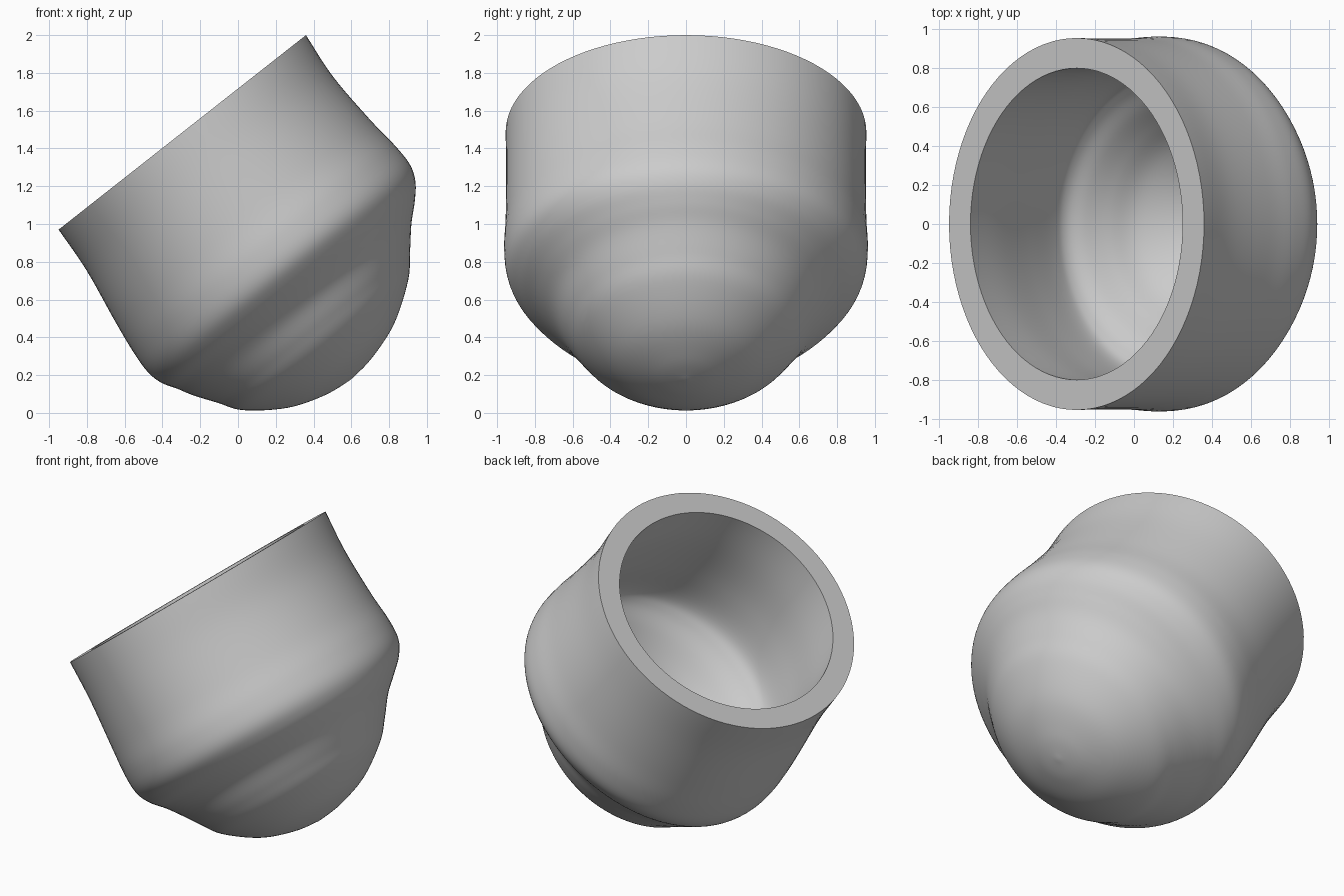
import bpy, bmesh, math
from mathutils import Vector

cube = bpy.data.objects.get("Cube")
if cube:
    bpy.data.objects.remove(cube)

SEGMENTS = 96
STEPS = 6
RIM_CENTRE = Vector((-0.295, 0, 1.485))
ACROSS = Vector((0.786, 0, 0.618))     # direction across the mouth
DOWN = Vector((0.618, 0, -0.786))      # cup axis, from mouth to base

# Each ring: depth below rim, half width across, half width in y, sideways shift
OUTER = [(0, .833, .955, 0), (.26, .83, .952, -.02), (.56, .86, .955, -.037),
         (.75, .882, .963, -.04), (.88, .885, .945, -.043), (.97, .858, .88, -.05),
         (1.05, .80, .785, -.06), (1.13, .735, .705, -.08), (1.245, .645, .63, -.09),
         (1.356, .555, .54, -.10), (1.49, .36, .36, -.105), (1.56, .16, .16, -.11),
         (1.58, .01, .01, -.11)]
INNER = [(0, .693, .80, 0), (.26, .695, .80, -.02), (.56, .72, .81, -.037),
         (.80, .745, .80, -.04), (.90, .735, .74, -.045), (.99, .66, .65, -.06),
         (1.1, .57, .56, -.08), (1.23, .46, .45, -.10), (1.35, .29, .29, -.105),
         (1.42, .12, .12, -.11), (1.435, .01, .01, -.11)]


def smooth_rings(rings):
    """Catmull-Rom interpolation through the key rings."""
    pts = [Vector(r) for r in rings]
    pts = [2 * pts[0] - pts[1]] + pts + [pts[-1]]
    out = []
    for a, b, c, d in zip(pts, pts[1:], pts[2:], pts[3:]):
        for i in range(STEPS):
            t = i / STEPS
            out.append(0.5 * (2 * b + (c - a) * t + (2 * a - 5 * b + 4 * c - d) * t ** 2
                              + (3 * b - a - 3 * c + d) * t ** 3))
    return out + [pts[-1]]


def add_ring(bm, ring):
    depth, half_across, half_y, shift = ring
    verts = []
    for i in range(SEGMENTS):
        ang = math.tau * i / SEGMENTS
        p = RIM_CENTRE + DOWN * depth + ACROSS * (shift + half_across * math.cos(ang))
        p.y = half_y * math.sin(ang)
        verts.append(bm.verts.new(p))
    return verts


# Wall: up the outside, over the flat rim, down the inside
bm = bmesh.new()
rings = smooth_rings(OUTER)[::-1] + smooth_rings(INNER)
loops = [add_ring(bm, r) for r in rings]
for low, high in zip(loops, loops[1:]):
    for i in range(SEGMENTS):
        j = (i + 1) % SEGMENTS
        bm.faces.new((low[i], low[j], high[j], high[i]))
bm.faces.new(loops[0])
bm.faces.new(loops[-1])
bmesh.ops.recalc_face_normals(bm, faces=bm.faces)

mesh = bpy.data.meshes.new("tilted_cup")
bm.to_mesh(mesh)
bm.free()
cup = bpy.data.objects.new("tilted_cup", mesh)
bpy.context.collection.objects.link(cup)

# Plain grey material
grey = bpy.data.materials.new("plain_grey")
grey.use_nodes = True
colour = (0.6, 0.6, 0.6, 1)
grey.diffuse_color = colour
grey.node_tree.nodes["Principled BSDF"].inputs["Base Color"].default_value = colour
mesh.materials.append(grey)

# Smooth walls with a crisp rim
bpy.ops.object.select_all(action='DESELECT')
cup.select_set(True)
bpy.context.view_layer.objects.active = cup
bpy.ops.object.shade_smooth_by_angle(angle=math.radians(40))
